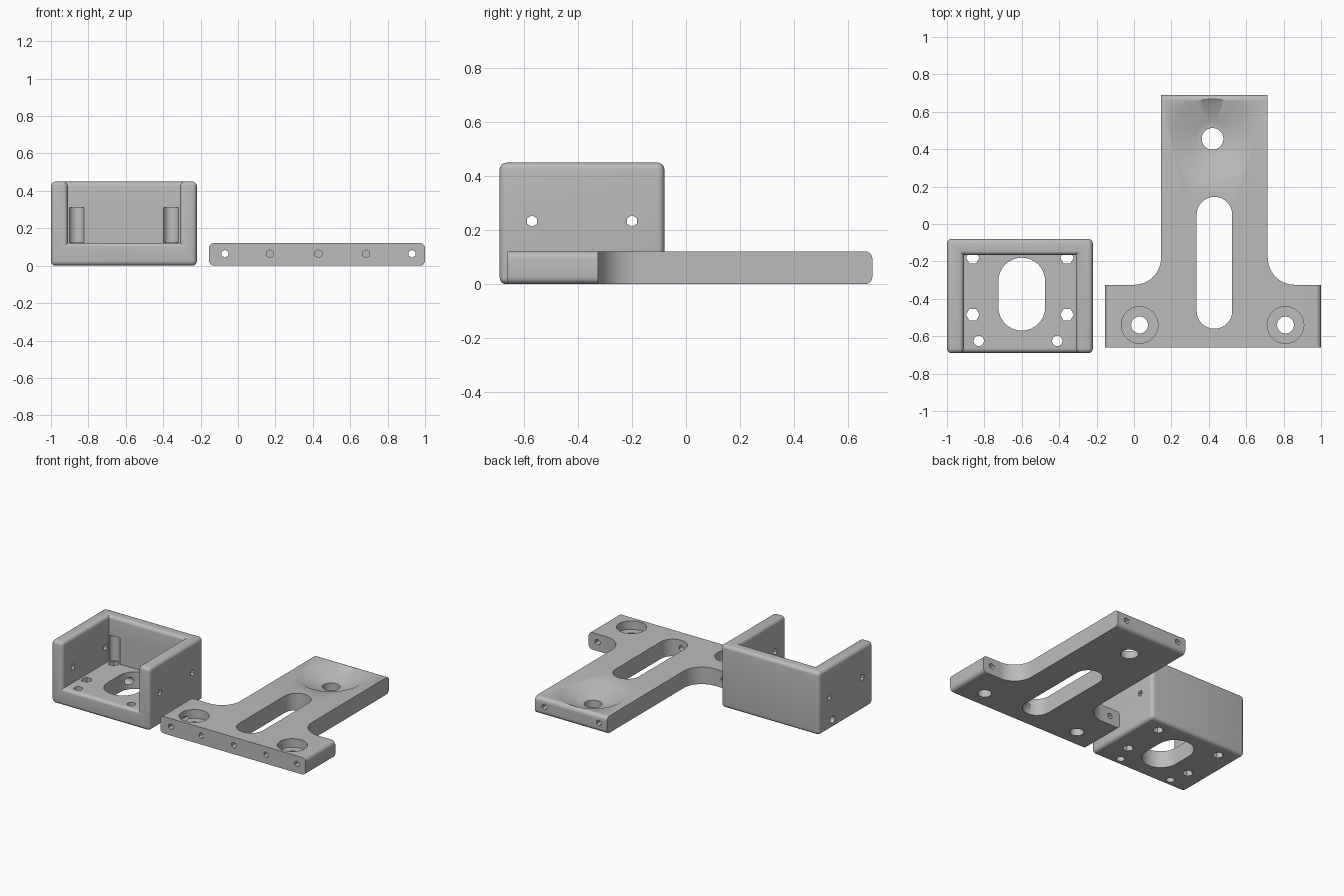
import bpy, bmesh, math
from mathutils import Matrix, Vector

if "Cube" in bpy.data.objects:
    bpy.data.objects.remove(bpy.data.objects["Cube"], do_unlink=True)

grey = bpy.data.materials.new("plain grey")
grey.use_nodes = True
grey.diffuse_color = (0.5, 0.5, 0.5, 1)
grey.node_tree.nodes["Principled BSDF"].inputs["Base Color"].default_value = (0.5, 0.5, 0.5, 1)

T = 0.122  # thickness of the plate and of the box floor


def make(name, bm):
    bmesh.ops.recalc_face_normals(bm, faces=bm.faces)
    mesh = bpy.data.meshes.new(name)
    bm.to_mesh(mesh)
    bm.free()
    obj = bpy.data.objects.new(name, mesh)
    bpy.context.collection.objects.link(obj)
    mesh.materials.append(grey)
    return obj


def activate(obj):
    bpy.ops.object.select_all(action='DESELECT')
    obj.select_set(True)
    bpy.context.view_layer.objects.active = obj


def cut(obj, cutter):
    cutter.hide_render = True
    mod = obj.modifiers.new("cut", 'BOOLEAN')
    mod.operation = 'DIFFERENCE'
    mod.solver = 'EXACT'
    mod.object = cutter
    activate(obj)
    bpy.ops.object.modifier_apply(modifier=mod.name)
    bpy.data.objects.remove(cutter, do_unlink=True)


def block(name, lo, hi):
    lo, hi = Vector(lo), Vector(hi)
    bm = bmesh.new()
    bmesh.ops.create_cube(bm, size=1)
    for v in bm.verts:
        v.co = (lo + hi) / 2 + v.co * (hi - lo)
    return make(name, bm)


def drill(obj, start, end, r, r_end=None, sides=48, turn=0):
    """Cut a round, conical or hexagonal hole between two points."""
    a, b = Vector(start), Vector(end)
    rot = (b - a).to_track_quat('Z', 'Y').to_matrix().to_4x4()
    bm = bmesh.new()
    bmesh.ops.create_cone(bm, cap_ends=True, segments=sides, radius1=r,
                          radius2=r if r_end is None else r_end, depth=(b - a).length,
                          matrix=Matrix.Translation((a + b) / 2) @ rot @ Matrix.Rotation(turn, 4, 'Z'))
    cut(obj, make("hole_cutter", bm))


def arc(cx, cy, r, a0, a1, n=16):
    steps = [math.radians(a0 + (a1 - a0) * i / n) for i in range(n + 1)]
    return [(cx + r * math.cos(a), cy + r * math.sin(a)) for a in steps]


def prism(outline, z0, z1):
    bm = bmesh.new()
    face = bm.faces.new([bm.verts.new((x, y, z0)) for x, y in outline])
    out = bmesh.ops.extrude_face_region(bm, geom=[face])
    for v in out["geom"]:
        if isinstance(v, bmesh.types.BMVert):
            v.co.z = z1
    return bm


def slot(obj, x, y0, y1, r):
    outline = arc(x, y1 - r, r, 0, 180) + arc(x, y0 + r, r, 180, 360)
    cut(obj, make("slot_cutter", prism(outline, -0.1, 0.2)))


def round_edges(bm, edges, r):
    bmesh.ops.bevel(bm, geom=edges, offset=r, offset_type='OFFSET', segments=5,
                    profile=0.5, affect='EDGES', clamp_overlap=True)


def finish(obj):
    activate(obj)
    bpy.ops.object.shade_smooth_by_angle(angle=math.radians(32))


# Open box: floor, back wall and two side walls with rounded outer edges
box = block("open_box", (-1, -0.69, 0), (-0.22, -0.08, 0.45))
cut(box, block("cavity_cutter", (-0.91, -1, T), (-0.31, -0.165, 0.8)))
bm = bmesh.new()
bm.from_mesh(box.data)
bmesh.ops.recalc_face_normals(bm, faces=bm.faces)
round_edges(bm, [e for e in bm.edges if e.is_convex and e.calc_face_angle(0) > 1], 0.025)
bm.to_mesh(box.data)
bm.free()

# Floor opening, screw holes and the relief channels in the back corners
slot(box, -0.6, -0.57, -0.18, 0.125)
for side in (-1, 1):
    x = -0.61 + side * 0.252
    for y in (-0.18, -0.485):
        drill(box, (x, y, -0.1), (x, y, 0.2), 0.036, sides=6, turn=math.pi / 6)
    drill(box, (x, -0.18, T + 0.001), (x, -0.18, 0.31), 0.043, sides=24)
    x = -0.62 + side * 0.21
    drill(box, (x, -0.625, -0.1), (x, -0.625, 0.2), 0.028, sides=16)
for y in (-0.57, -0.2):
    drill(box, (-1.1, y, 0.234), (-0.1, y, 0.234), 0.021, sides=6)
drill(box, (-1.1, -0.235, 0.06), (-0.65, -0.235, 0.06), 0.026, sides=12)
finish(box)

# T-shaped plate with filleted inner corners
left, right, front, back, shoulder = -0.155, 1.0, -0.66, 0.69, -0.325
outline = [(left, front), (right, front), (right, shoulder)]
outline += arc(0.715 + 0.145, shoulder + 0.145, 0.145, 270, 180)
outline += [(0.715, back), (0.145, back)]
outline += arc(0, shoulder + 0.145, 0.145, 0, -90)
outline += [(left, shoulder)]
bm = prism(outline, 0, T)


def on_end(e):
    a, b = (v.co for v in e.verts)
    flat = abs(a.z - b.z) < 1e-5
    return flat and any(abs(a[i] - p) + abs(b[i] - p) < 1e-4
                        for i, p in ((0, left), (0, right), (1, back)))


round_edges(bm, [e for e in bm.edges if on_end(e)], 0.028)
plate = make("mounting_plate", bm)

# Long slot, countersink and counterbored holes
slot(plate, 0.43, -0.56, 0.145, 0.095)
floor = 0.055
slope = (0.215 - 0.095) / (T - floor)
drill(plate, (0.42, 0.455, floor), (0.42, 0.455, T + 0.02), 0.095, 0.215 + slope * 0.02)
drill(plate, (0.42, 0.455, -0.1), (0.42, 0.455, 0.2), 0.058)
for x in (0.03, 0.81):
    drill(plate, (x, -0.54, 0.06), (x, -0.54, 0.2), 0.098)
    drill(plate, (x, -0.54, -0.1), (x, -0.54, 0.2), 0.045)

# Small holes along the front and back edges
for x, depth in ((-0.07, 0.5), (0.17, 0.2), (0.43, 0.2), (0.685, 0.2), (0.93, 0.5)):
    drill(plate, (x, front - 0.1, 0.064), (x, front + depth, 0.064), 0.021, sides=6)
for x in (0.21, 0.64):
    drill(plate, (x, back + 0.1, 0.064), (x, back - 0.15, 0.064), 0.021, sides=6)
finish(plate)
